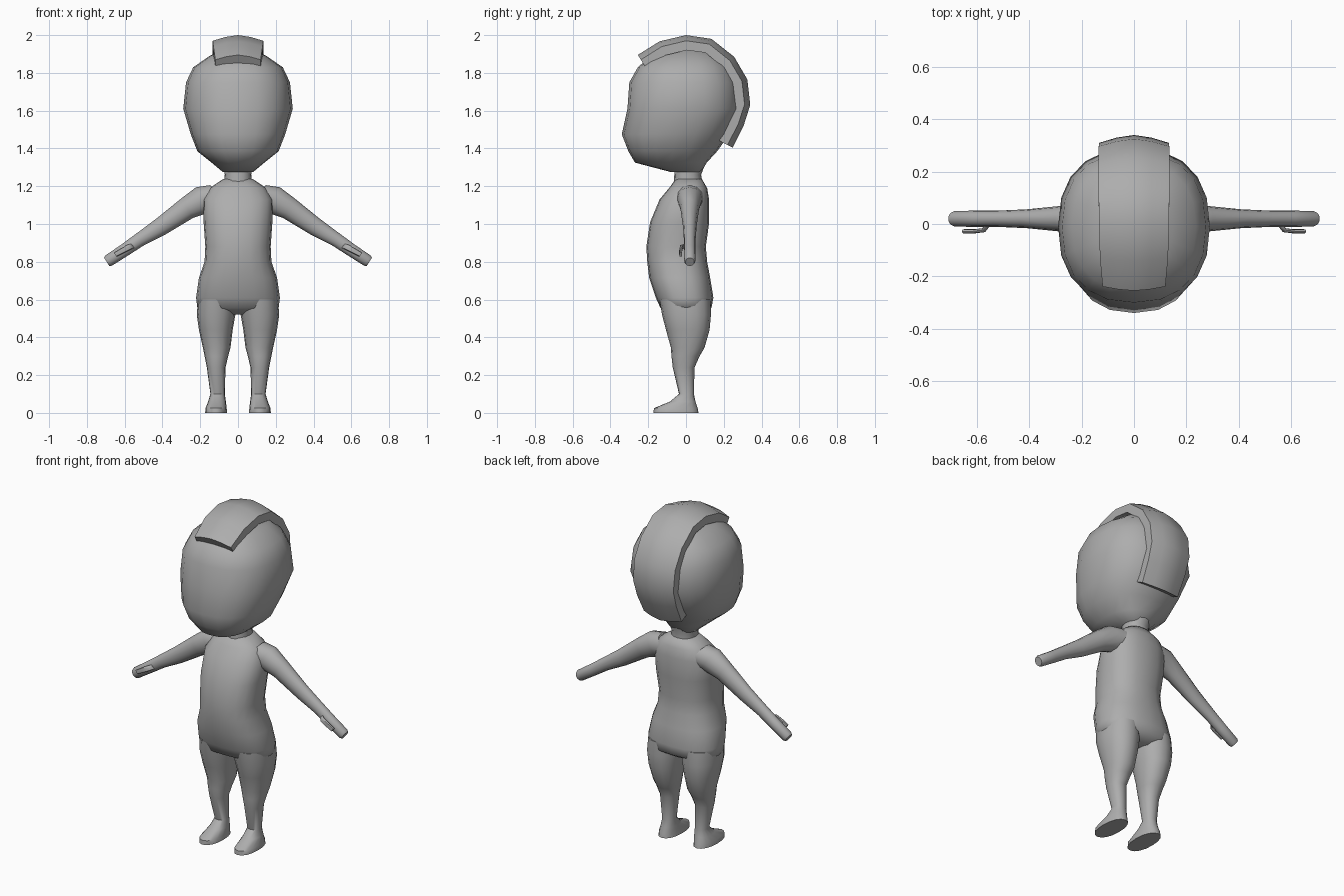
import bpy, bmesh, math
from mathutils import Vector

if "Cube" in bpy.data.objects:
    bpy.data.objects.remove(bpy.data.objects["Cube"])

grey = bpy.data.materials.new("plain grey")
grey.diffuse_color = (0.42, 0.42, 0.42, 1)
grey.use_nodes = True
grey.node_tree.nodes["Principled BSDF"].inputs["Base Color"].default_value = grey.diffuse_color


def loft(name, rings, angle=50):
    """Skin closed rings of points in order, and cap both ends."""
    bm = bmesh.new()
    loops = [[bm.verts.new(p) for p in r] for r in rings]
    n = len(loops[0])
    for a, b in zip(loops, loops[1:]):
        for i in range(n):
            j = (i + 1) % n
            bm.faces.new((a[i], a[j], b[j], b[i]))
    bm.faces.new(loops[0])
    bm.faces.new(loops[-1])
    bmesh.ops.recalc_face_normals(bm, faces=bm.faces)
    me = bpy.data.meshes.new(name)
    bm.to_mesh(me)
    bm.free()
    me.materials.append(grey)
    ob = bpy.data.objects.new(name, me)
    bpy.context.collection.objects.link(ob)
    bpy.ops.object.select_all(action='DESELECT')
    ob.select_set(True)
    bpy.context.view_layer.objects.active = ob
    bpy.ops.object.shade_smooth_by_angle(angle=math.radians(angle))
    return ob


def oval(c, u, v, n=16, e=2.0):
    """Superellipse ring around c, with half axes u and v."""
    pts = []
    for i in range(n):
        t = 2 * math.pi * i / n
        a, b = math.cos(t), math.sin(t)
        a = math.copysign(abs(a) ** (2 / e), a)
        b = math.copysign(abs(b) ** (2 / e), b)
        pts.append(Vector(c) + Vector(u) * a + Vector(v) * b)
    return pts


def level(z, x0, x1, y0, y1, n=16, e=2.2):
    """Horizontal ring that fills the given x and y range."""
    return oval(((x0 + x1) / 2, (y0 + y1) / 2, z),
                ((x1 - x0) / 2, 0, 0), (0, (y1 - y0) / 2, 0), n, e)


# Head: z, half width, front y, back y
head = [(1.275, .08, -.08, .08), (1.325, .14, -.27, .11),
        (1.385, .215, -.305, .165), (1.475, .25, -.34, .23),
        (1.61, .29, -.31, .29), (1.75, .275, -.30, .275),
        (1.83, .237, -.255, .235), (1.89, .15, -.185, .18),
        (1.945, .03, -.03, .04)]
loft("head", [level(z, -w, w, f, b, 20, 2.35) for z, w, f, b in head], 65)

# Neck
loft("neck", [level(1.2, -.075, .075, -.065, .09),
              level(1.26, -.07, .07, -.062, .08),
              level(1.34, -.08, .08, -.06, .11)])

# Torso: z, half width, front y, back y
torso = [(.52, .10, -.06, .08), (.555, .215, -.135, .135), (.61, .222, -.16, .145),
         (.715, .207, -.195, .128), (.80, .177, -.205, .112),
         (.88, .173, -.21, .105), (1.01, .182, -.19, .123),
         (1.13, .185, -.14, .122), (1.19, .15, -.09, .112),
         (1.237, .08, -.055, .085)]
loft("torso", [level(z, -w, w, f, b, 20, 2.4) for z, w, f, b in torso], 70)

# Hair crest: arched band over the head, raised along its centre line
arc = [Vector((0, y, z)) for y, z in
       [(-.255, 1.895), (-.14, 1.967), (0, 2.0), (.135, 1.98), (.255, 1.885),
        (.325, 1.765), (.34, 1.63), (.305, 1.52), (.247, 1.405)]]
widths = [.12, .13, .134, .135, .135, .135, .133, .13, .125]
rings = []
for i, (p, w) in enumerate(zip(arc, widths)):
    t = (arc[min(i + 1, len(arc) - 1)] - arc[max(i - 1, 0)]).normalized()
    out = Vector((0, -t.z, t.y))
    if out.dot(p - Vector((0, 0, 1.65))) < 0:
        out = -out
    rings.append([p + Vector((x, 0, 0)) - out * d for x, d in
                  [(-w, .03), (-w / 2, .01), (0, 0), (w / 2, .01), (w, .03),
                   (w, .08), (0, .055), (-w, .08)]])
loft("hair_crest", rings, 45)

# Leg with foot: z, inner x, outer x, front y, back y
leg = [(0, .058, .174, -.172, .066), (.025, .06, .172, -.17, .062),
       (.06, .064, .158, -.085, .05), (.10, .07, .146, -.037, .042),
       (.24, .066, .165, -.07, .045), (.30, .052, .177, -.077, .072),
       (.345, .04, .186, -.08, .098), (.44, .028, .207, -.106, .125),
       (.52, .014, .218, -.127, .132), (.60, .01, .212, -.14, .13)]

# Arm: centre x, centre z, radius across, centre y, half depth
arm = [(.10, 1.135, .085, .02, .075), (.18, 1.13, .077, .02, .066),
       (.27, 1.083, .06, .02, .05), (.41, .985, .048, .02, .036),
       (.52, .917, .037, .02, .031), (.60, .862, .034, .02, .031),
       (.685, .806, .032, .02, .03), (.695, .799, .026, .02, .024)]

for side, s in (("right", -1), ("left", 1)):
    loft(side + "_leg", [level(z, s * a, s * b, f, k) for z, a, b, f, k in leg], 50)
    across = Vector((s * .55, 0, .835))
    loft(side + "_arm", [oval((s * x, y, z), across * r, (0, d, 0), 12)
                         for x, z, r, y, d in arm], 55)
    # Thumb: small flat finger bent forward from the palm
    thumb = [(.555, .885, .0, .014), (.575, .878, -.024, .015),
             (.61, .86, -.028, .015), (.65, .838, -.028, .013)]
    loft(side + "_thumb", [oval((s * x, y, z), across * r, (0, .008, 0), 8, 3)
                           for x, z, y, r in thumb], 45)
